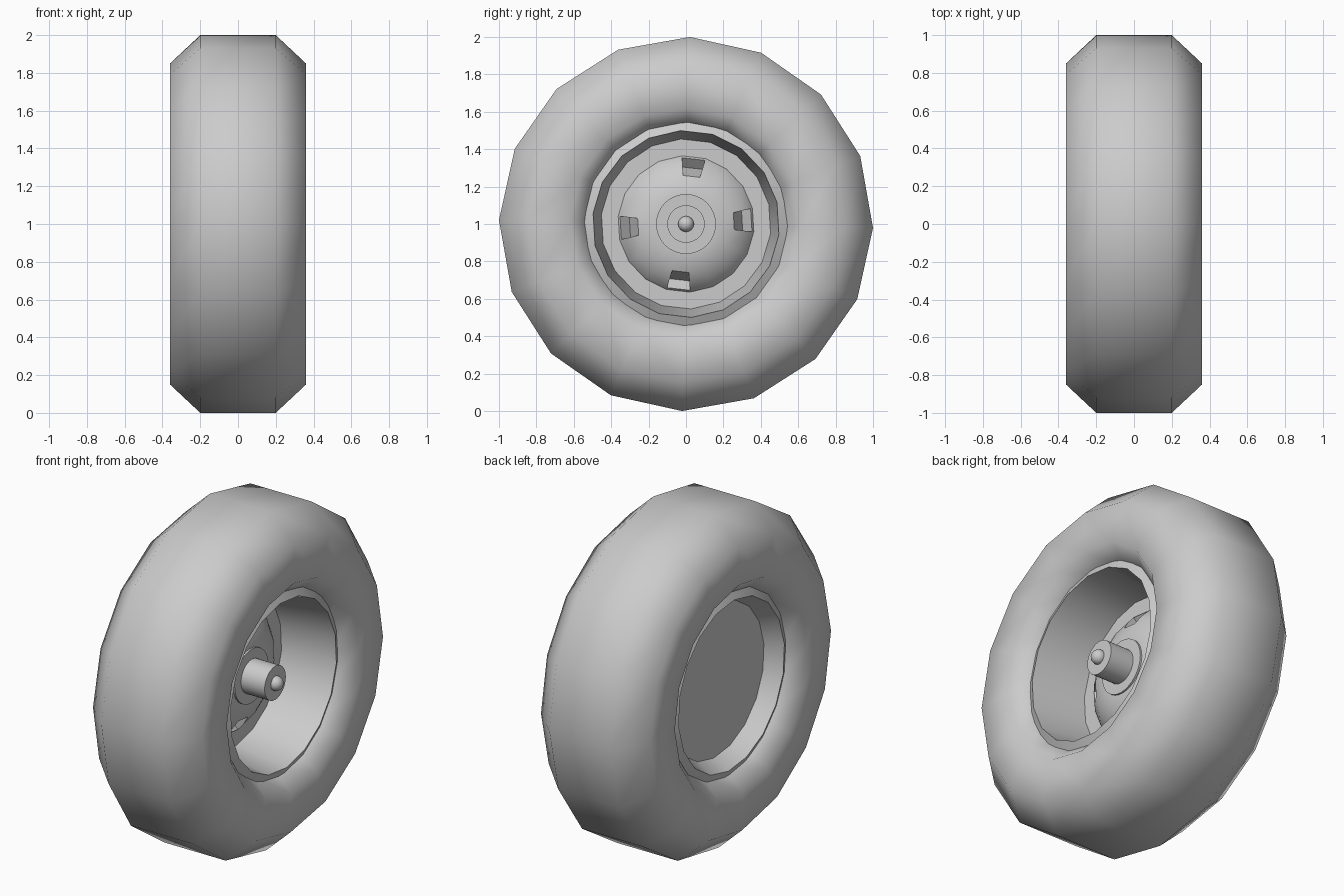
import bpy, bmesh
from math import sin, cos, pi, radians

if "Cube" in bpy.data.objects:
    bpy.data.objects.remove(bpy.data.objects["Cube"])

grey = bpy.data.materials.new("plain grey")
grey.use_nodes = True
colour = (0.6, 0.6, 0.6, 1)
grey.diffuse_color = colour
grey.node_tree.nodes["Principled BSDF"].inputs["Base Color"].default_value = colour


def finish(bm, name, angle):
    """Turn a bmesh into a shaded object."""
    bmesh.ops.recalc_face_normals(bm, faces=bm.faces)
    mesh = bpy.data.meshes.new(name)
    bm.to_mesh(mesh)
    bm.free()
    obj = bpy.data.objects.new(name, mesh)
    bpy.context.collection.objects.link(obj)
    mesh.materials.append(grey)
    bpy.ops.object.select_all(action="DESELECT")
    obj.select_set(True)
    bpy.context.view_layer.objects.active = obj
    if angle:
        bpy.ops.object.shade_smooth_by_angle(angle=radians(angle))
    else:
        bpy.ops.object.shade_smooth()
    return obj


def spot(x, r, a):
    return (x, r * sin(a), 1 + r * cos(a))


def lathe(profile, sides, turn=0, loop=False, pocket=None):
    """Spin (x, radius) points about the axle; pocket = (band, facets, x, radius)."""
    bm = bmesh.new()
    ang = [radians(turn) + 2 * pi * k / sides for k in range(sides)]
    rings = [[bm.verts.new(spot(x, r, a)) for a in ang] for x, r in profile]
    band, facets, px, pr = pocket or (-9, (), 0, 0)
    pairs = len(rings) if loop else len(rings) - 1
    for i in range(pairs):
        low, high = rings[i], rings[(i + 1) % len(rings)]
        for k in range(sides):
            n = (k + 1) % sides
            if i in (band, band + 1) and k in facets:
                continue
            bm.faces.new((low[k], low[n], high[n], high[k]))
    if not loop:
        bm.faces.new(rings[0])
        bm.faces.new(rings[-1])
    # wedge-shaped pockets replace two bands of the chosen facets
    for k in facets:
        n = (k + 1) % sides
        outer, mid, inner = rings[band:band + 3]
        d, e = (bm.verts.new(spot(px, pr, ang[j])) for j in (k, n))
        bm.faces.new((outer[k], outer[n], e, d))
        bm.faces.new((d, e, inner[n], inner[k]))
        bm.faces.new((outer[k], d, inner[k], mid[k]))
        bm.faces.new((outer[n], mid[n], inner[n], e))
    return bm


# Tyre: chamfered section, smooth all over
half = [(0.2, 1.0), (0.36, 0.85), (0.36, 0.62), (0.25, 0.52)]
section = half + [(-x, r) for x, r in reversed(half)]
finish(lathe(section, 16, 1.2, loop=True), "tyre", 0)

# Rim: back plate, barrel, web ring and domed hub with four pockets
rim = [(-0.2, 0.45), (-0.3, 0.5), (-0.27, 0.56), (0.27, 0.56), (0.3, 0.5),
       (-0.03, 0.455), (-0.03, 0.365), (-0.015, 0.355),
       (0.025, 0.31), (0.055, 0.26), (0.075, 0.2), (0.08, 0.15)]
finish(lathe(rim, 18, -3.4, pocket=(7, (0, 4, 9, 13), -0.06, 0.305)), "rim", 30)

# Hub plate, axle and its rounded tip
finish(lathe([(0.0, 0.16), (0.09, 0.16)], 32), "hub_plate", 30)
finish(lathe([(0.0, 0.1), (0.245, 0.1)], 32), "axle", 30)
tip = bmesh.new()
bmesh.ops.create_uvsphere(tip, u_segments=20, v_segments=12, radius=0.042)
bmesh.ops.translate(tip, vec=(0.25, 0, 1), verts=tip.verts)
finish(tip, "axle_tip", 0)
